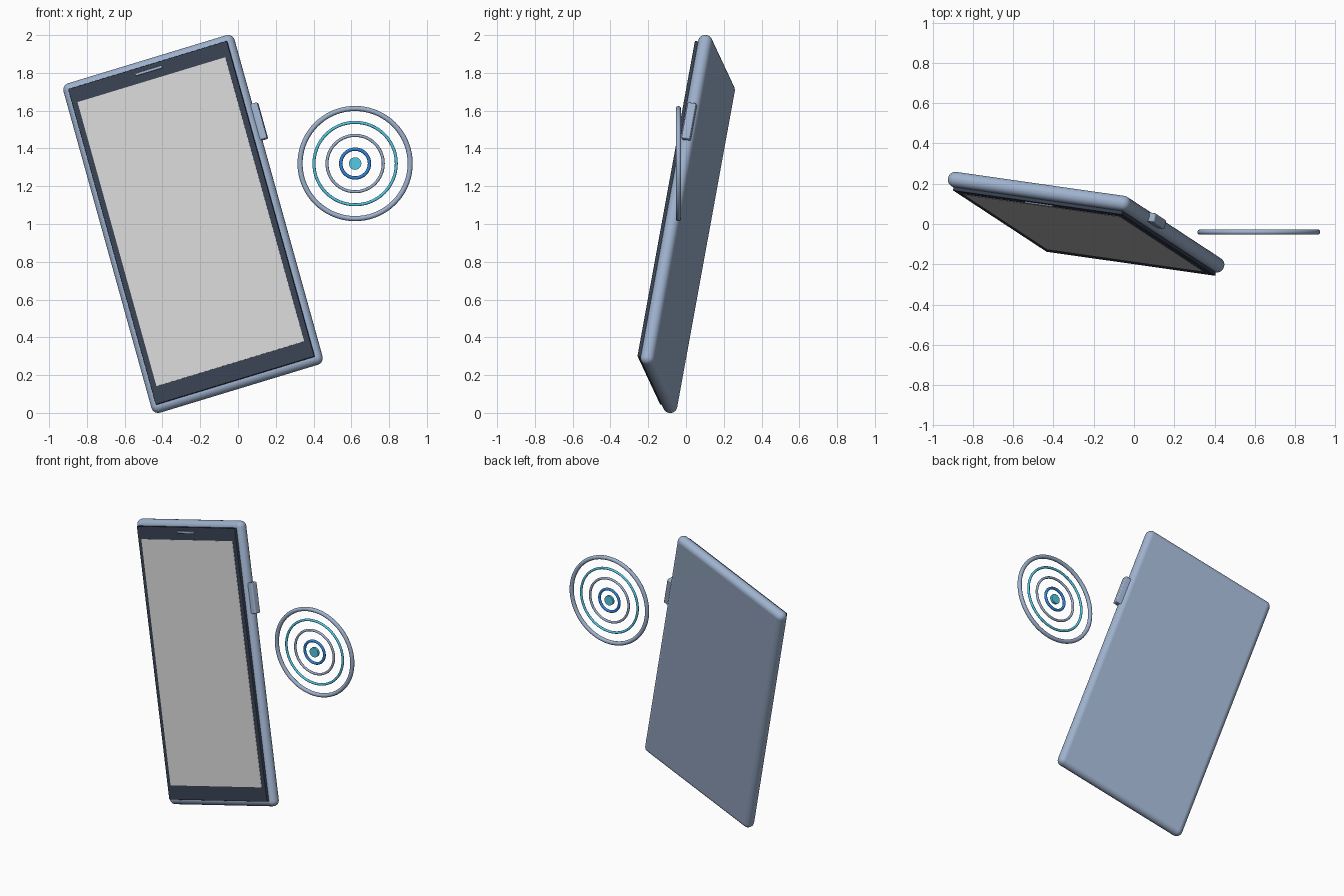
import bpy
import bmesh
from math import radians
from mathutils import Matrix, Vector

if "Cube" in bpy.data.objects:
    bpy.data.objects.remove(bpy.data.objects["Cube"])


def material(name, rgb):
    m = bpy.data.materials.new(name)
    m.use_nodes = True
    m.diffuse_color = (*rgb, 1)
    m.node_tree.nodes["Principled BSDF"].inputs["Base Color"].default_value = (*rgb, 1)
    return m


STEEL = material("steel blue", (0.34, 0.44, 0.61))
DARK = material("dark slate", (0.038, 0.05, 0.08))
GREY = material("screen grey", (0.64, 0.64, 0.64))
TEAL = material("teal", (0.09, 0.58, 0.78))
BLUE = material("bright blue", (0.03, 0.23, 0.68))

# Handset frame: local x is its width, y points to its back, z runs up its length
across = Vector((0.948, -0.135, 0.288)).normalized()
up = Vector((-0.264, 0.173, 0.949))
up = (up - across * up.dot(across)).normalized()
back = up.cross(across)
TILT = Matrix((across, back, up)).transposed().to_4x4()
TILT.translation = (-0.238, 0.009, 1.0)


def finish(obj, name, mat):
    obj.name = name
    obj.data.materials.append(mat)
    bpy.ops.object.select_all(action="DESELECT")
    obj.select_set(True)
    bpy.context.view_layer.objects.active = obj
    bpy.ops.object.shade_smooth_by_angle(angle=radians(35))
    return obj


def box(name, size, centre, mat, bevel=0.0, segments=1):
    """Box in the handset frame, with all edges rounded."""
    bm = bmesh.new()
    bmesh.ops.create_cube(bm, size=1)
    bmesh.ops.scale(bm, vec=size, verts=bm.verts)
    if bevel:
        bmesh.ops.bevel(bm, geom=bm.edges[:], offset=bevel, segments=segments,
                        profile=0.5, affect="EDGES")
    bmesh.ops.translate(bm, vec=centre, verts=bm.verts)
    bm.transform(TILT)
    mesh = bpy.data.meshes.new(name)
    bm.to_mesh(mesh)
    bm.free()
    obj = bpy.data.objects.new(name, mesh)
    bpy.context.collection.objects.link(obj)
    finish(obj, name, mat)
    if bevel:
        obj.modifiers.new("flat faces", "WEIGHTED_NORMAL").keep_sharp = True
    return obj


# Handset
box("body", (0.954, 0.076, 1.837), (0, 0, 0), STEEL, 0.037, 8)
box("front_panel", (0.886, 0.025, 1.76), (0, -0.0435, 0), DARK, 0.003, 2)
box("screen", (0.825, 0.004, 1.585), (0, -0.056, 0.005), GREY)
box("speaker_slot", (0.15, 0.012, 0.014), (0, -0.057, 0.847), STEEL, 0.005, 3)
box("side_button", (0.06, 0.046, 0.2), (0.477, 0, 0.424), STEEL, 0.007, 3)

# Concentric signal rings, upright and facing the front
CENTRE = (0.62, -0.04, 1.32)
UPRIGHT = (radians(90), 0, 0)
RINGS = [("outer_ring", 0.2915, 0.0135, STEEL), ("teal_ring", 0.218, 0.008, TEAL),
         ("middle_ring", 0.149, 0.008, STEEL), ("inner_ring", 0.076, 0.009, BLUE)]
for name, radius, tube, mat in RINGS:
    bpy.ops.mesh.primitive_torus_add(major_radius=radius, minor_radius=tube,
                                     major_segments=72, minor_segments=14,
                                     location=CENTRE, rotation=UPRIGHT)
    finish(bpy.context.object, name, mat)

bpy.ops.mesh.primitive_cylinder_add(vertices=40, radius=0.033, depth=0.016,
                                    location=CENTRE, rotation=UPRIGHT)
finish(bpy.context.object, "centre_disc", TEAL)
